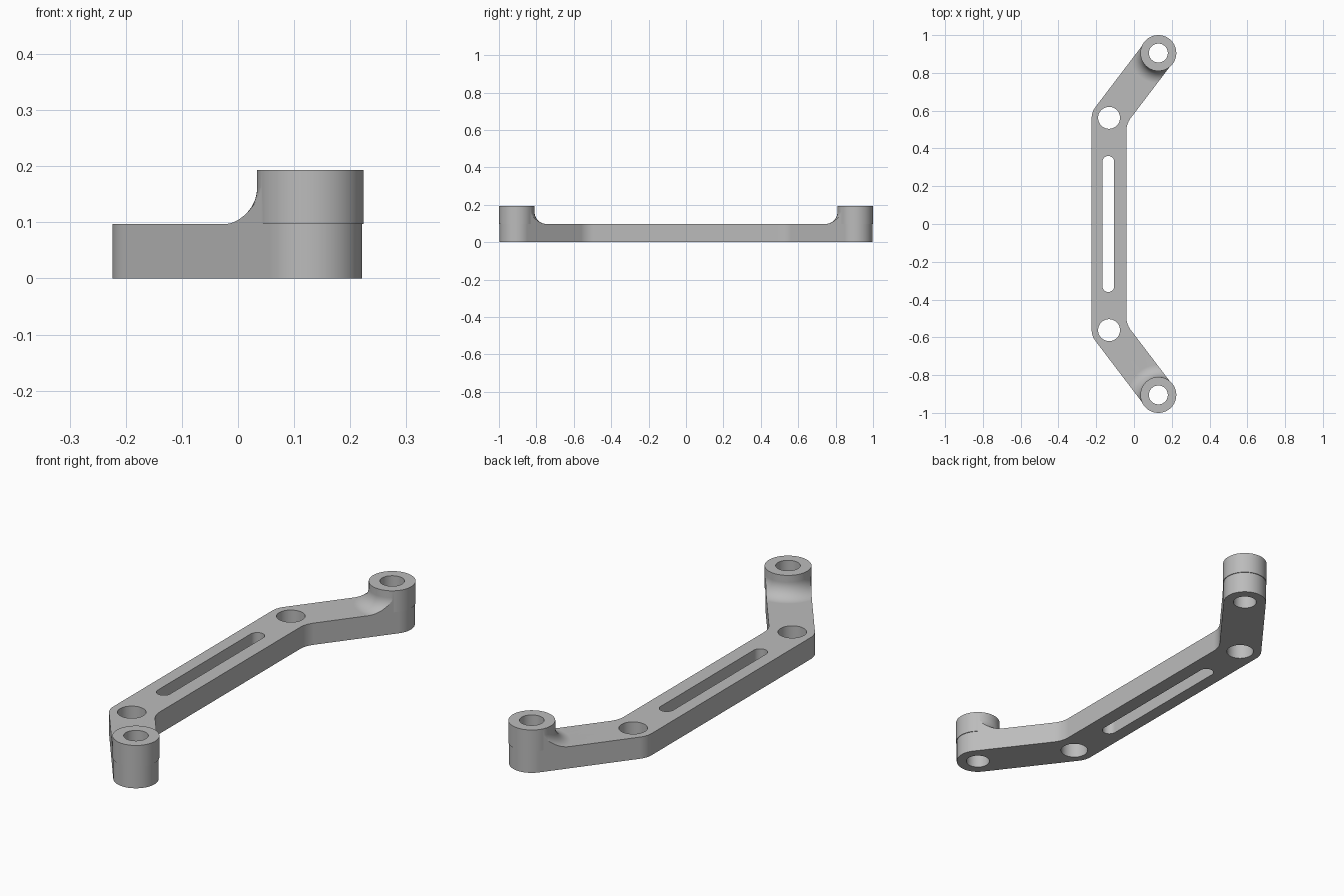
import bpy, bmesh
from math import pi, cos, sin, tan, atan2
from mathutils import Vector

cube = bpy.data.objects.get("Cube")
if cube:
    bpy.data.objects.remove(cube)

# Main dimensions
PLATE, TOP = 0.097, 0.193
HALF, BOSS_R, FILLET = 0.092, 0.095, 0.065
PIVOT = Vector((-0.132, 0.562))
BOSS = Vector((0.129, 0.905))
SEG = 64


def finish(name, bm):
    bmesh.ops.recalc_face_normals(bm, faces=bm.faces)
    mesh = bpy.data.meshes.new(name)
    bm.to_mesh(mesh)
    bm.free()
    obj = bpy.data.objects.new(name, mesh)
    bpy.context.collection.objects.link(obj)
    return obj


def prism(name, outline, z0, z1):
    bm = bmesh.new()
    face = bm.faces.new([bm.verts.new((p[0], p[1], z0)) for p in outline])
    side = bmesh.ops.extrude_face_region(bm, geom=[face])["geom"]
    verts = [v for v in side if isinstance(v, bmesh.types.BMVert)]
    bmesh.ops.translate(bm, verts=verts, vec=(0, 0, z1 - z0))
    return finish(name, bm)


def arc(center, radius, a0, a1, n):
    return [Vector((center[0] + radius * cos(a0 + (a1 - a0) * i / n),
                    center[1] + radius * sin(a0 + (a1 - a0) * i / n))) for i in range(n + 1)]


def cylinder(name, center, radius, z0, z1):
    return prism(name, arc(center, radius, 0, 2 * pi, SEG)[:-1], z0, z1)


def ring(name, center, profile, n=SEG):
    # Closed profile of (radius, height) points swept around a vertical axis
    bm = bmesh.new()
    rows = [[bm.verts.new((center.x + r * cos(2 * pi * i / n), center.y + r * sin(2 * pi * i / n), z))
             for r, z in profile] for i in range(n)]
    for i in range(n):
        a, b = rows[i], rows[(i + 1) % n]
        for j in range(len(profile)):
            k = (j + 1) % len(profile)
            bm.faces.new((a[j], a[k], b[k], b[j]))
    return finish(name, bm)


def apply_modifier(obj, mod):
    bpy.ops.object.select_all(action='DESELECT')
    bpy.context.view_layer.objects.active = obj
    obj.select_set(True)
    bpy.ops.object.modifier_apply(modifier=mod.name)


def combine(obj, other, operation):
    mod = obj.modifiers.new(operation.lower(), 'BOOLEAN')
    mod.operation, mod.solver, mod.object = operation, 'EXACT', other
    apply_modifier(obj, mod)
    bpy.data.objects.remove(other)


# Outline of the back half: straight bar, bend, slanted arm with round end
direction = atan2(BOSS.y - PIVOT.y, BOSS.x - PIVOT.x)
turn = pi / 2 - direction
bend_r = 0.11
bend_center = (PIVOT.x + HALF + bend_r, PIVOT.y - (HALF + bend_r) * tan(turn / 2))
outline = [Vector((PIVOT.x - HALF, 0)), Vector((PIVOT.x + HALF, 0))]
outline += arc(bend_center, bend_r, pi, pi - turn, 12)
outline += arc(BOSS, HALF, direction - pi / 2, direction + pi / 2, SEG // 2)
outline += arc(PIVOT, HALF, direction + pi / 2, pi, 10)
bracket = prism("bracket", outline, 0, TOP - 0.003)

# Lower everything but the boss, leaving a concave fillet around it
curve = arc((BOSS_R + FILLET, PLATE + FILLET), FILLET, pi, 1.5 * pi, 14)
profile = [(BOSS_R, 0.25)] + [tuple(p) for p in curve] + [(1.3, PLATE), (1.3, 0.25)]
combine(bracket, ring("clearance", BOSS, profile), 'DIFFERENCE')

# Raised boss, then the through holes and half of the slot
combine(bracket, cylinder("boss", BOSS, BOSS_R, PLATE, TOP), 'UNION')
combine(bracket, cylinder("boss_hole", BOSS, 0.05, -0.1, 0.3), 'DIFFERENCE')
combine(bracket, cylinder("pivot_hole", PIVOT, 0.058, -0.1, 0.3), 'DIFFERENCE')
slot_r = 0.031
slot = arc((-0.136, 0.36 - slot_r), slot_r, 0, pi, 20)
slot += [Vector((-0.136 - slot_r, -0.1)), Vector((-0.136 + slot_r, -0.1))]
combine(bracket, prism("slot", slot, -0.1, 0.3), 'DIFFERENCE')

# Open the middle seam and mirror front to back
bm = bmesh.new()
bm.from_mesh(bracket.data)
seam = [f for f in bm.faces if all(abs(v.co.y) < 1e-4 for v in f.verts)]
bmesh.ops.delete(bm, geom=seam, context='FACES')
bm.to_mesh(bracket.data)
bm.free()
mirror = bracket.modifiers.new("mirror", 'MIRROR')
mirror.use_axis = (False, True, False)
apply_modifier(bracket, mirror)

# Plain grey material and smooth shading with sharp rims
grey = bpy.data.materials.new("plain grey")
grey.use_nodes = True
color = (0.5, 0.5, 0.5, 1)
grey.diffuse_color = color
grey.node_tree.nodes["Principled BSDF"].inputs["Base Color"].default_value = color
bracket.data.materials.clear()
bracket.data.materials.append(grey)
for poly in bracket.data.polygons:
    poly.material_index = 0
bpy.ops.object.shade_smooth_by_angle(angle=pi / 6)
weighted = bracket.modifiers.new("weighted normals", 'WEIGHTED_NORMAL')
weighted.keep_sharp = True
